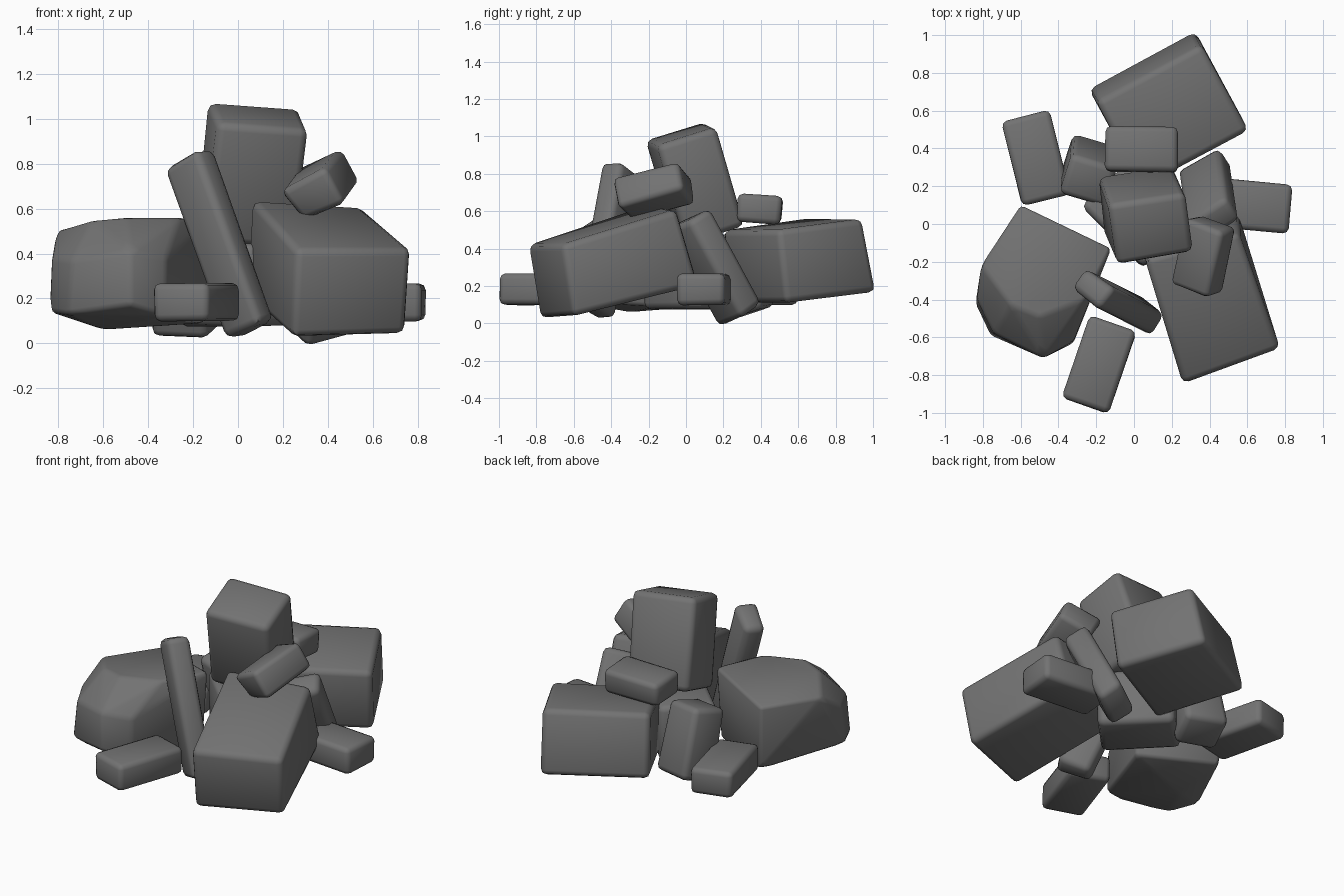
import bpy, bmesh, random
from math import radians
from mathutils import Vector, Matrix, Euler

cube = bpy.data.objects.get("Cube")
if cube:
    bpy.data.objects.remove(cube, do_unlink=True)

random.seed(4)
stone = bpy.data.materials.new("dark_grey_stone")
stone.use_nodes = True
grey = (0.17, 0.17, 0.17, 1)
stone.diffuse_color = grey
bsdf = stone.node_tree.nodes["Principled BSDF"]
bsdf.inputs["Base Color"].default_value = grey
bsdf.inputs["Roughness"].default_value = 0.9


def finish(name, bm, bevel):
    """Soften the edges of a rock and put it in the scene."""
    bmesh.ops.bevel(bm, geom=bm.edges[:], offset=bevel, segments=2,
                    profile=0.5, affect='EDGES', clamp_overlap=True)
    bmesh.ops.recalc_face_normals(bm, faces=bm.faces[:])
    mesh = bpy.data.meshes.new(name)
    bm.to_mesh(mesh)
    bm.free()
    mesh.materials.append(stone)
    obj = bpy.data.objects.new(name, mesh)
    bpy.context.collection.objects.link(obj)
    bpy.ops.object.select_all(action='DESELECT')
    obj.select_set(True)
    bpy.context.view_layer.objects.active = obj
    bpy.ops.object.shade_smooth_by_angle(angle=radians(50))


def box_rock(name, center, size, matrix, bevel, rough, dents):
    """A slightly irregular block; dents move chosen corners, named by their signs."""
    bm = bmesh.new()
    bmesh.ops.create_cube(bm, size=1)
    for v in bm.verts:
        corner = "".join("+" if c > 0 else "-" for c in v.co)
        p = Vector(c * s for c, s in zip(v.co, size))
        p += Vector(random.uniform(-rough, rough) for _ in range(3))
        p += Vector(dents.get(corner, (0, 0, 0)))
        v.co = matrix @ p + Vector(center)
    finish(name, bm, bevel)


def block(name, center, size, turn, bevel=0.035, rough=0.006, dents={}):
    rot = Euler([radians(a) for a in turn], 'XYZ').to_matrix()
    box_rock(name, center, size, rot, bevel, rough, dents)


def leaning(name, bottom, top, wide, width, thick):
    """A long stone propped between two end points."""
    a, b = Vector(bottom), Vector(top)
    z = (b - a).normalized()
    x = Vector(wide)
    x = (x - z * x.dot(z)).normalized()
    rot = Matrix((x, z.cross(x), z)).transposed()
    box_rock(name, (a + b) / 2, (width, thick, (b - a).length), rot, 0.035, 0.008, {})


# Large blocks
block("front_block", (0.41, -0.405, 0.335), (0.54, 0.75, 0.45), (14, 0, 17), 0.035,
      dents={"--+": (0, 0.03, -0.05), "+-+": (0, 0.05, -0.06),
             "+++": (-0.03, -0.02, -0.035), "+--": (0, 0.03, 0.01)})
block("back_block", (0.18, 0.607, 0.337), (0.64, 0.56, 0.4), (7, 0, 28),
      dents={"-++": (0, -0.04, 0), "+++": (0, -0.04, 0)})
block("top_block", (0.06, 0.05, 0.75), (0.41, 0.34, 0.56), (17, 4, 9))
block("middle_block", (0.005, 0.045, 0.26), (0.33, 0.46, 0.36), (0, 0, 45))

# Broad boulder with a worn front
boulder = bmesh.new()
upper = [(-0.6, 0.1, 0.5), (-0.12, -0.13, 0.55), (-0.26, -0.4, 0.56),
         (-0.5, -0.49, 0.56), (-0.65, -0.43, 0.55), (-0.81, -0.22, 0.5)]
lower = [(-0.58, 0.08, 0.09), (-0.14, -0.15, 0.09), (-0.32, -0.63, 0.12),
         (-0.48, -0.71, 0.17), (-0.76, -0.59, 0.13), (-0.84, -0.42, 0.14),
         (-0.6, -0.3, 0.06)]
middle = [(-0.48, -0.71, 0.41), (-0.74, -0.58, 0.37), (-0.32, -0.62, 0.38), (-0.83, -0.4, 0.38)]
for p in upper + middle + lower:
    boulder.verts.new(p)
bmesh.ops.convex_hull(boulder, input=boulder.verts[:])
bmesh.ops.dissolve_limit(boulder, angle_limit=radians(8),
                         verts=boulder.verts[:], edges=boulder.edges[:])
finish("side_boulder", boulder, 0.02)

# Propped stones
leaning("front_leaning_stone", (0.06, -0.48, 0.06), (-0.22, -0.34, 0.825), (0.8, -0.6, 0), 0.21, 0.13)
leaning("left_leaning_stone", (0.375, 0.29, 0.045), (0.42, 0.01, 0.555), (0.8, 0.6, 0), 0.26, 0.16)
leaning("back_leaning_stone", (-0.23, 0.34, 0.055), (-0.245, 0.22, 0.48), (0.9, -0.3, 0), 0.26, 0.23)

# Small stones: ground level, then resting on the pile
low = (0.26, 0.46, 0.168)
for name, x, y, yaw in (("front_small_stone", -0.185, -0.745, -19),
                        ("left_small_stone", 0.6, 0.1, 85),
                        ("back_small_stone", -0.52, 0.35, 14)):
    block(name, (x, y, 0.183), low, (0, 0, yaw), 0.03, 0.003)
block("upper_front_small_stone", (0.365, -0.17, 0.697), (0.24, 0.37, 0.18), (17, -25, -20), 0.03,
      dents={"---": (0.03, 0.02, 0.01), "-+-": (0.02, 0, 0.01)})
block("upper_back_small_stone", (0.04, 0.395, 0.612), (0.385, 0.235, 0.15), (-4, 0, -1), 0.03, 0.003)
